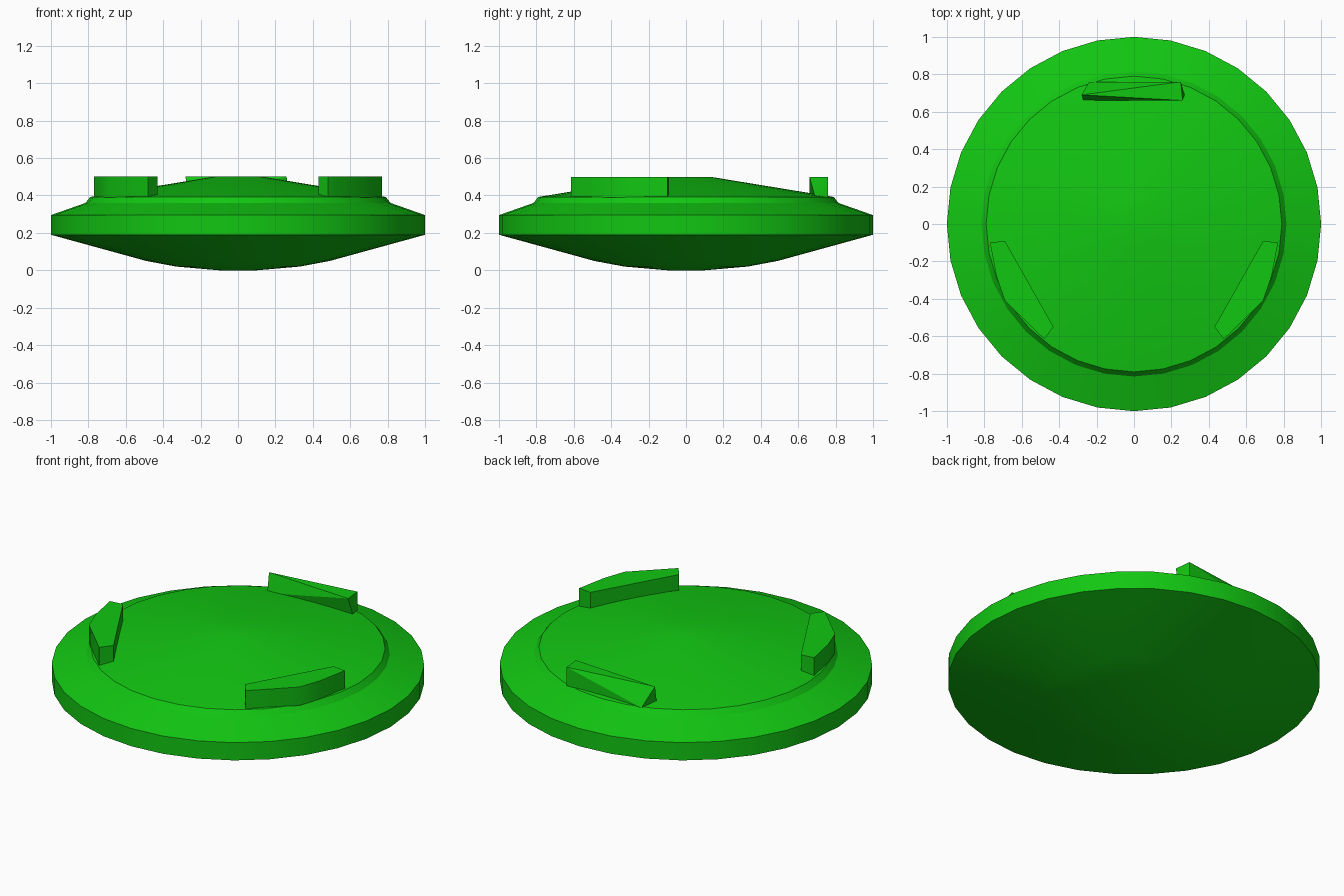
import bpy, bmesh
from math import cos, sin, pi, radians

if "Cube" in bpy.data.objects:
    bpy.data.objects.remove(bpy.data.objects["Cube"])

SIDES = 32
green = bpy.data.materials.new("green")
green.diffuse_color = (0.006, 0.57, 0.006, 1)
green.use_nodes = True
green.node_tree.nodes["Principled BSDF"].inputs["Base Color"].default_value = green.diffuse_color


def finish(name, bm, angle):
    bmesh.ops.recalc_face_normals(bm, faces=bm.faces)
    mesh = bpy.data.meshes.new(name)
    bm.to_mesh(mesh)
    bm.free()
    mesh.materials.append(green)
    ob = bpy.data.objects.new(name, mesh)
    bpy.context.collection.objects.link(ob)
    bpy.ops.object.select_all(action='DESELECT')
    ob.select_set(True)
    bpy.context.view_layer.objects.active = ob
    bpy.ops.object.shade_smooth_by_angle(angle=radians(angle))
    return ob


def lathe(name, profile):
    bm = bmesh.new()
    rings = [[bm.verts.new((r * cos(2 * pi * i / SIDES), r * sin(2 * pi * i / SIDES), z))
              for i in range(SIDES)] for r, z in profile]
    for a, b in zip(rings, rings[1:]):
        for i in range(SIDES):
            j = (i + 1) % SIDES
            bm.faces.new((a[i], a[j], b[j], b[i]))
    bm.faces.new(rings[0][::-1])
    bm.faces.new(rings[-1])
    return finish(name, bm, 25)


def hull(name, points):
    bm = bmesh.new()
    for p in points:
        bm.verts.new(p)
    bmesh.ops.convex_hull(bm, input=bm.verts)
    return finish(name, bm, 29)


# Domed disc: shallow bowl below, vertical rim, raised step and low cone on top
lathe("disc_body", [(0.10, 0.0), (0.33, 0.02), (0.49, 0.05), (1.0, 0.19), (1.0, 0.295),
                    (0.815, 0.36), (0.79, 0.392), (0.13, 0.50)])

# Two mirrored side tabs, curved on the outside and straight on the inside
outline = [(0.77, -0.10), (0.69, -0.09), (0.43, -0.55), (0.48, -0.615),
           (0.69, -0.41), (0.735, -0.28)]
for side, s in (("right", 1), ("left", -1)):
    hull(side + "_tab", [(s * x, y, z) for x, y in outline for z in (0.39, 0.50)])

# Back tab, a faceted wedge with twisted sides
hull("back_tab", [(0.26, 0.66, 0.50), (0.25, 0.76, 0.50), (-0.28, 0.69, 0.50),
                  (-0.24, 0.76, 0.39), (-0.27, 0.66, 0.39),
                  (0.27, 0.69, 0.39), (0.25, 0.76, 0.39)])
